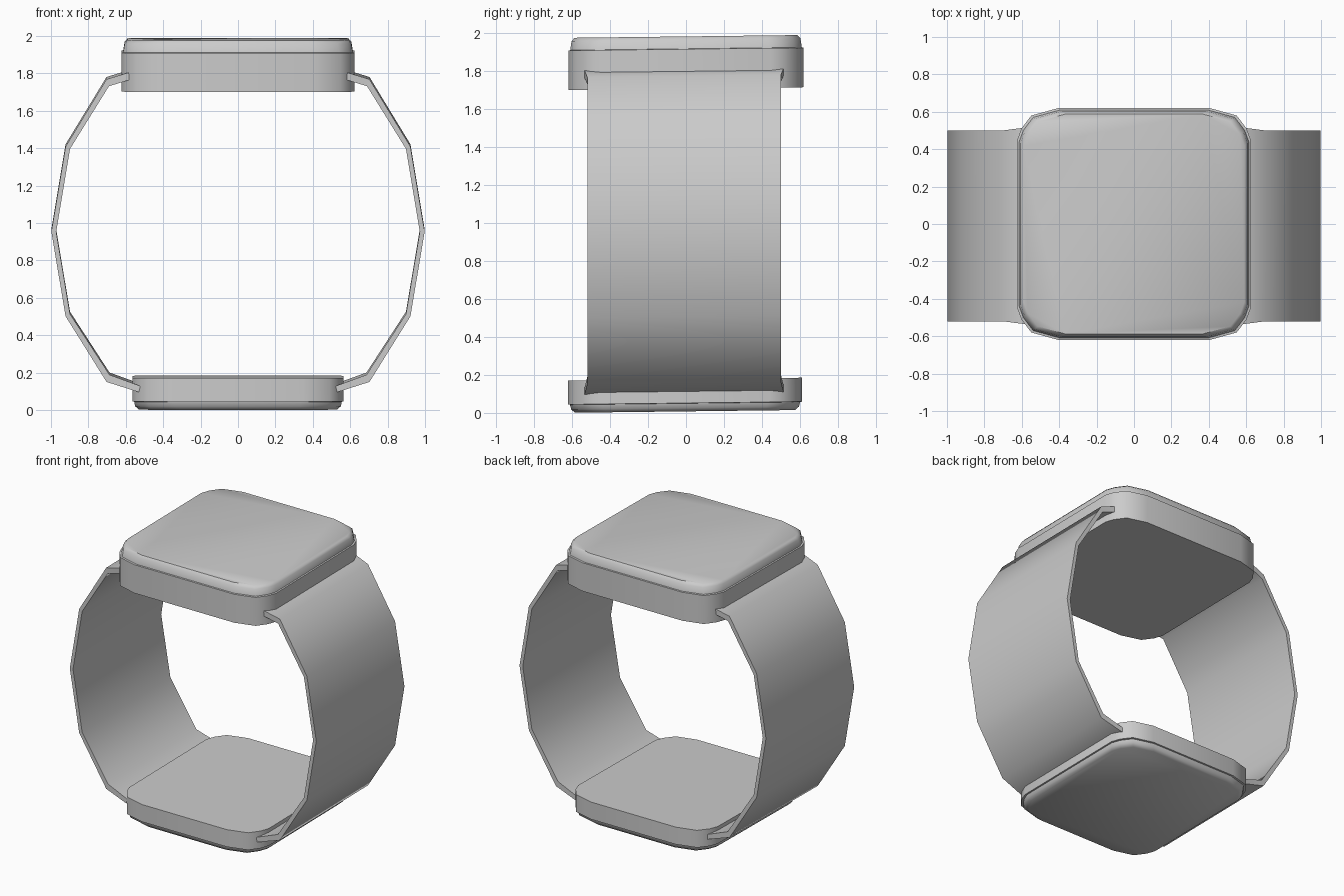
import bpy, bmesh, math

if "Cube" in bpy.data.objects:
    bpy.data.objects.remove(bpy.data.objects["Cube"])


def lean(x, y, z):
    # the whole model rises very slightly towards the back
    return (x, y, z + 0.012 * y)


def finish(name, bm):
    bmesh.ops.recalc_face_normals(bm, faces=bm.faces)
    mesh = bpy.data.meshes.new(name)
    bm.to_mesh(mesh)
    bm.free()
    ob = bpy.data.objects.new(name, mesh)
    bpy.context.collection.objects.link(ob)
    bpy.ops.object.select_all(action='DESELECT')
    ob.select_set(True)
    bpy.context.view_layer.objects.active = ob
    bpy.ops.object.shade_smooth_by_angle(angle=math.radians(42))
    return ob


def loft(name, rings):
    # bridge equal-length point rings and cap both ends
    bm = bmesh.new()
    vs = [[bm.verts.new(lean(*p)) for p in r] for r in rings]
    n = len(vs[0])
    for a, b in zip(vs, vs[1:]):
        for i in range(n):
            j = (i + 1) % n
            bm.faces.new((a[i], a[j], b[j], b[i]))
    bm.faces.new(vs[0])
    bm.faces.new(vs[-1])
    return finish(name, bm)


def rounded(hx, hy, z, cy=0.0):
    corner = [(0, -0.17), (-0.022, -0.11), (-0.075, -0.04), (-0.22, 0)]
    q = [(hx + a, hy + b) for a, b in corner]
    pts = (q + [(-x, y) for x, y in reversed(q)]
           + [(-x, -y) for x, y in q] + [(x, -y) for x, y in reversed(q)])
    return [(x, y + cy, z) for x, y in pts]


# Upper case with a small lip and a bevelled lid
loft("watch_case", [rounded(0.624, 0.62, 1.708), rounded(0.624, 0.62, 1.916),
                    rounded(0.614, 0.61, 1.918), rounded(0.606, 0.603, 1.965),
                    rounded(0.59, 0.587, 1.983)])

# Lower clasp plate, stepped and bevelled underneath
loft("clasp_plate", [rounded(0.565, 0.616, 0.178, -0.005),
                     rounded(0.565, 0.616, 0.052, -0.005),
                     rounded(0.555, 0.606, 0.05, -0.005),
                     rounded(0.55, 0.60, 0.026, -0.005),
                     rounded(0.53, 0.58, 0.008, -0.005)])

# Strap sections: outer x, z, inner x, z, half width
sections = [(0.585, 1.811, 0.58, 1.772, 0.525),
            (0.703, 1.775, 0.69, 1.738, 0.51),
            (0.922, 1.415, 0.898, 1.403, 0.51),
            (0.998, 0.96, 0.972, 0.96, 0.51),
            (0.922, 0.508, 0.898, 0.52, 0.51),
            (0.703, 0.157, 0.687, 0.195, 0.51),
            (0.53, 0.102, 0.522, 0.135, 0.525)]
for side, s in (("right", 1), ("left", -1)):
    loft(side + "_strap",
         [[(s * xo, -w - 0.01, zo), (s * xo, w - 0.01, zo),
           (s * xi, w - 0.01, zi), (s * xi, -w - 0.01, zi)]
          for xo, zo, xi, zi, w in sections])
